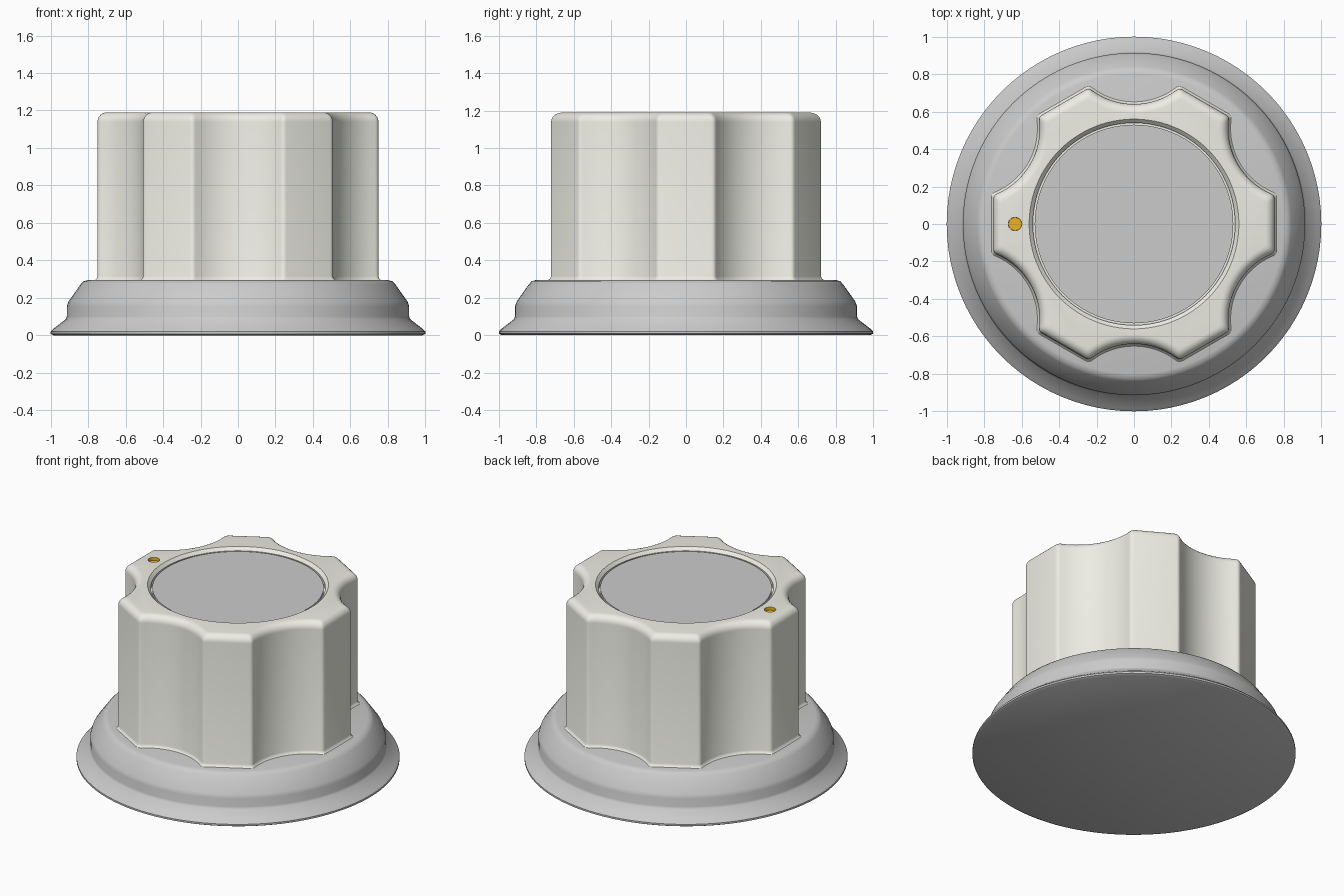
import bpy, bmesh
from math import sin, cos, acos, pi, radians
from mathutils import Matrix, Vector

if "Cube" in bpy.data.objects:
    bpy.data.objects.remove(bpy.data.objects["Cube"])

TOP = 1.19


def material(name, rgb):
    m = bpy.data.materials.new(name)
    m.diffuse_color = (*rgb, 1)
    m.use_nodes = True
    m.node_tree.nodes["Principled BSDF"].inputs["Base Color"].default_value = m.diffuse_color
    return m


def finish(name, bm, mat=None, loc=(0, 0, 0)):
    bmesh.ops.recalc_face_normals(bm, faces=bm.faces)
    me = bpy.data.meshes.new(name)
    bm.to_mesh(me)
    bm.free()
    ob = bpy.data.objects.new(name, me)
    ob.location = loc
    bpy.context.collection.objects.link(ob)
    if mat:
        me.materials.append(mat)
    return ob


def loft(name, rings, mat=None, loc=(0, 0, 0), cap_ends=True):
    """Skin a stack of equal-count rings."""
    bm = bmesh.new()
    loops = [[bm.verts.new(p) for p in r] for r in rings]
    n = len(loops[0])
    for a, b in zip(loops, loops[1:]):
        for i in range(n):
            j = (i + 1) % n
            bm.faces.new((a[i], a[j], b[j], b[i]))
    bm.faces.new(loops[0])
    if cap_ends:
        bm.faces.new(loops[-1])
    return finish(name, bm, mat, loc)


def lathe(name, profile, n=96, **kw):
    return loft(name, [[(r * cos(2 * pi * i / n), r * sin(2 * pi * i / n), z)
                        for i in range(n)] for r, z in profile], **kw)


def smooth(ob):
    bpy.ops.object.select_all(action='DESELECT')
    ob.select_set(True)
    bpy.context.view_layer.objects.active = ob
    bpy.ops.object.shade_smooth_by_angle(angle=radians(32))


def grip_outline(d, z):
    """Six flat lobes with scoops between, inset by d."""
    dist, r, soft = 1.02, 0.38 + d, 0.02
    h = acos((dist * cos(pi / 6) - 0.75 + d) / r) - pi / 6

    def arc(t):
        return Vector((dist - r * cos(t), r * sin(t)))
    c = arc(-h)
    p0, p2 = c - soft * Vector((0.5, 0.866)), arc(-h + soft / r)
    corner = [p0 * (1 - t) ** 2 + c * 2 * t * (1 - t) + p2 * t * t
              for t in (0, 0.25, 0.5, 0.75, 1)]
    h2 = h - soft / r
    scoop = [arc(-h2 + 2 * h2 * i / 16) for i in range(1, 16)]
    side = corner + scoop + [Vector((p.x, -p.y)) for p in reversed(corner)]
    pts = []
    for k in range(6):
        rot = Matrix.Rotation(pi / 6 + k * pi / 3, 2)
        pts += [(*(rot @ p), z) for p in side]
    return pts


ivory = material("ivory", (0.85, 0.85, 0.78))
orange = material("orange", (0.85, 0.45, 0.02))

# flared skirt
base = lathe("skirt", [(0.985, 0), (1.0, 0.008), (1.0, 0.02), (0.985, 0.035),
                       (0.92, 0.085), (0.914, 0.1), (0.914, 0.155),
                       (0.905, 0.18), (0.84, 0.272), (0.825, 0.288),
                       (0.80, 0.295)])

# scalloped grip with a small foot fillet and rounded top edge
levels = [(-0.012, 0.27), (-0.012, 0.295), (-0.004, 0.303), (0, 0.315)]
levels += [(0.05 * (1 - cos(a)), TOP - 0.05 + 0.05 * sin(a))
           for a in (i * pi / 12 for i in range(7))]
grip = loft("grip", [grip_outline(d, z) for d, z in levels], mat=ivory)

# recesses cut in the grip top
cutters = [
    lathe("cap_recess_cutter", [(0.54, TOP - 0.05), (0.54, TOP - 0.02),
                                (0.56, TOP), (0.56, TOP + 0.05)]),
    lathe("dot_recess_cutter", [(0.036, TOP - 0.03), (0.036, TOP + 0.05)],
          n=32, loc=(-0.635, 0, 0)),
]
bpy.context.view_layer.objects.active = grip
for c in cutters:
    c.hide_render = True
    mod = grip.modifiers.new(c.name, 'BOOLEAN')
    mod.operation, mod.solver, mod.object = 'DIFFERENCE', 'EXACT', c
    bpy.ops.object.modifier_apply(modifier=mod.name)
    bpy.data.objects.remove(c)

# inset top cap
cap = lathe("top_cap", [(0.53, TOP - 0.05), (0.53, TOP - 0.02)])

# orange pointer dot lining its recess
dot = lathe("pointer_dot", [(0.0345, TOP - 0.02), (0.0355, TOP)], n=32,
            mat=orange, loc=(-0.635, 0, 0), cap_ends=False)
for p in dot.data.polygons:
    p.flip() if len(p.vertices) > 4 and p.normal.z < 0 else None

for ob in (base, grip, cap, dot):
    smooth(ob)
